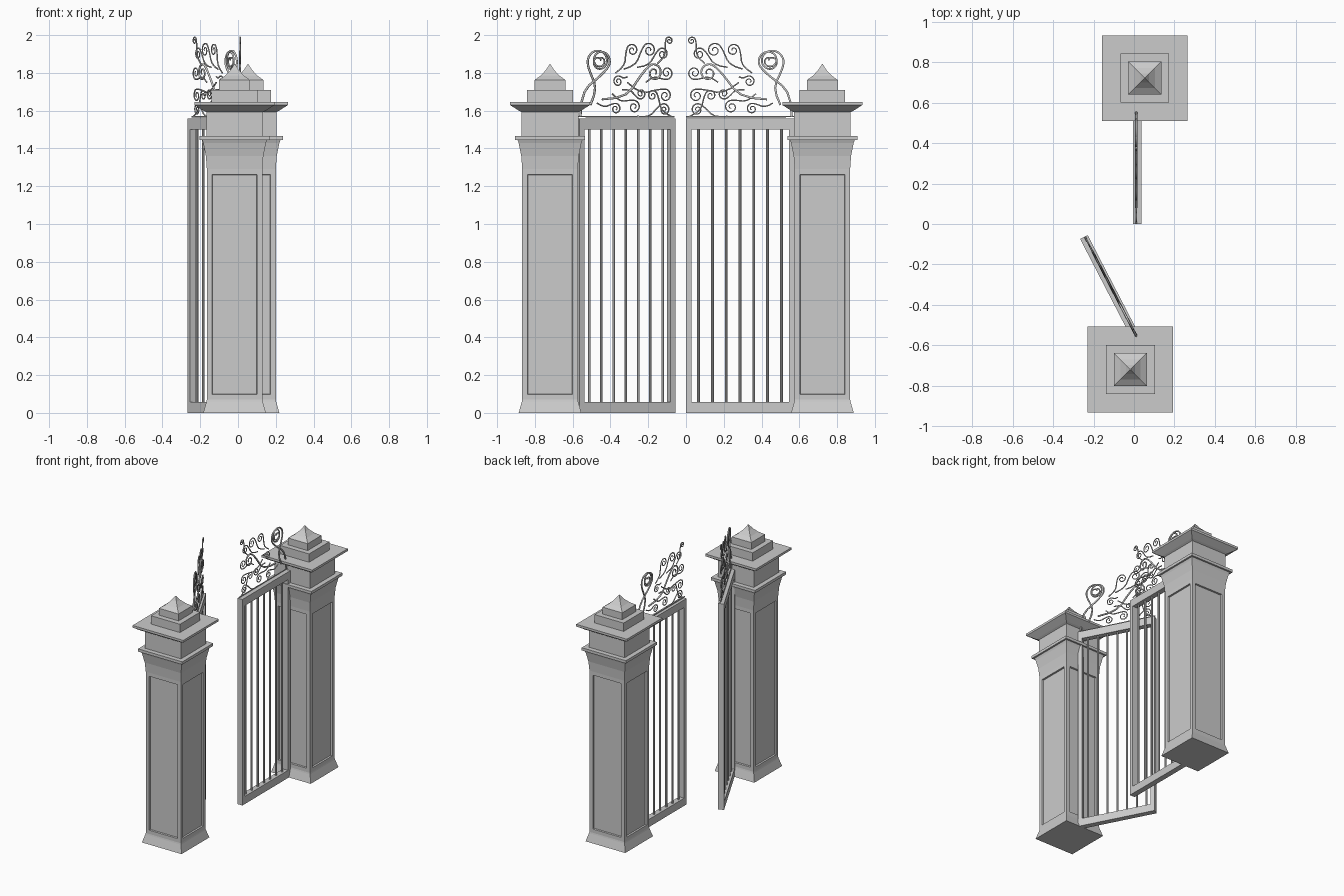
import bpy, bmesh, math
from mathutils import Matrix, Vector

if "Cube" in bpy.data.objects:
    bpy.data.objects.remove(bpy.data.objects["Cube"])

HINGE = 0.574   # distance of each hinge from the centre, also the leaf length


def link_mesh(name, bm, matrix):
    bmesh.ops.recalc_face_normals(bm, faces=bm.faces)
    me = bpy.data.meshes.new(name)
    bm.to_mesh(me)
    bm.free()
    ob = bpy.data.objects.new(name, me)
    bpy.context.collection.objects.link(ob)
    ob.matrix_world = matrix


def square_stack(bm, profile):
    """Square rings (half width, height) joined into a closed stack; returns side faces per level."""
    rings = [[bm.verts.new((sx * h, sy * h, z)) for sx, sy in ((-1, -1), (1, -1), (1, 1), (-1, 1))]
             for h, z in profile]
    levels = [[bm.faces.new((a[k], a[k - 3], b[k - 3], b[k])) for k in range(4)]
              for a, b in zip(rings, rings[1:])]
    bm.faces.new(rings[0][::-1])
    bm.faces.new(rings[-1])
    bm.normal_update()
    return levels


# Pillar pieces from the ground up
SHAFT = [(.166, 0), (.149, .06), (.147, .07), (.147, 1.29), (.152, 1.36), (.166, 1.43), (.172, 1.446)]
CAP = [(.15, 1.592), (.165, 1.6), (.212, 1.63), (.212, 1.647)]
FINIAL = [(.082, 1.762), (.05, 1.785), (.022, 1.815), (.002, 1.846)]


def block(half, low, high):
    return [(half, low), (half, high)]


def pillar(name, x, y):
    m = Matrix.Translation((x, y, 0))
    bm = bmesh.new()
    panels = square_stack(bm, SHAFT)[2]
    # sunken panel on each side
    bmesh.ops.inset_individual(bm, faces=panels, thickness=.028, use_even_offset=True)
    bmesh.ops.inset_individual(bm, faces=panels, thickness=.002, depth=-.012, use_even_offset=True)
    link_mesh(name + "_shaft", bm, m)
    # moulding, neck, cap and stepped finial
    bm = bmesh.new()
    outline = (block(.185, 1.446, 1.467) + block(.15, 1.467, 1.59) + CAP
               + block(.121, 1.647, 1.71) + block(.082, 1.71, 1.76) + FINIAL)
    square_stack(bm, outline)
    link_mesh(name + "_cap", bm, m)


def box(bm, size, centre):
    bmesh.ops.create_cube(bm, size=1, matrix=Matrix.Translation(centre) @ Matrix.Diagonal((*size, 1)))


def gate_leaf(name, matrix):
    # rails and stiles
    bm = bmesh.new()
    for z in (.029, 1.529):
        box(bm, (.042, HINGE, .058), (0, HINGE / 2, z))
    for y in (.015, HINGE - .015):
        box(bm, (.042, .03, 1.45), (0, y, .779))
    link_mesh(name + "_frame", bm, matrix)
    # upright bars
    bm = bmesh.new()
    for i in range(7):
        bmesh.ops.create_cone(bm, cap_ends=True, segments=8, radius1=.0075, radius2=.0075, depth=1.46,
                              matrix=Matrix.Translation((0, HINGE - .067 - .073 * i, .779)))
    link_mesh(name + "_bars", bm, matrix)


# Scrolls: stem root, curl centre (from the free edge, height), radius signed by turning direction
HEAVY = [(.56, 1.57, .44, 1.865, -.06), (.43, 1.66, .12, 1.8, .05), (.5, 1.63, .45, 1.86, .07)]
LIGHT = [(.35, 1.8, .25, 1.92, .035), (.3, 1.82, .15, 1.92, .04), (.22, 1.83, .07, 1.9, .034),
         (.1, 1.85, .03, 1.97, .022), (.17, 1.75, .045, 1.8, -.036), (.28, 1.75, .055, 1.68, .036),
         (.22, 1.57, .06, 1.605, .034), (.02, 1.57, .13, 1.68, -.03), (.37, 1.69, .24, 1.62, .036),
         (.46, 1.64, .35, 1.61, .03), (.28, 1.78, .335, 1.755, -.03), (.31, 1.71, .2, 1.69, -.03)]


def scroll_path(sx, sz, cx, cz, r):
    """Bowed stem that runs tangentially into a tightening curl."""
    root, centre = Vector((sx, sz)), Vector((cx, cz))
    turn, r = math.copysign(1, r), abs(r)
    away = root - centre
    start = math.atan2(away.y, away.x) + turn * math.acos(min(1, r / away.length))
    curl = []
    for i in range(17):
        a = start + turn * math.tau * i / 11
        curl.append(centre + Vector((math.cos(a), math.sin(a))) * r * (1 - .8 * i / 16))
    run = curl[0] - root
    side = Vector((-run.y, run.x)) * turn
    return [root, root + run * .35 + side * .22, root + run * .75 + side * .06] + curl


def scrollwork(name, matrix):
    cu = bpy.data.curves.new(name, 'CURVE')
    cu.dimensions = '3D'
    cu.bevel_depth = .0042
    cu.bevel_resolution = 1
    cu.resolution_u = 3
    base = [Vector((w, 1.568)) for w in (0, .28, HINGE)]
    paths = [(base, 1)] + [(scroll_path(*s), 1.5) for s in HEAVY] + [(scroll_path(*s), 1) for s in LIGHT]
    for pts, scale in paths:
        sp = cu.splines.new('NURBS')
        sp.points.add(len(pts) - 1)
        for i, (p, v) in enumerate(zip(sp.points, pts)):
            p.co = (.005, HINGE - v.x, v.y, 1)
            p.radius = scale * (1 - .35 * i / len(pts))
        sp.order_u = 3
        sp.use_endpoint_u = True
    ob = bpy.data.objects.new(name, cu)
    bpy.context.collection.objects.link(ob)
    ob.matrix_world = matrix
    bpy.ops.object.select_all(action='DESELECT')
    ob.select_set(True)
    bpy.context.view_layer.objects.active = ob
    bpy.ops.object.convert(target='MESH')


# Two pillars, slightly offset from each other
pillar("pillar_front", -.018, -.72)
pillar("pillar_back", .053, .722)

# One leaf closed, the other ajar
for leaf, y, angle in (("gate_back", HINGE, 180), ("gate_front", -HINGE, 27.4)):
    m = Matrix.Translation((.016, y, 0)) @ Matrix.Rotation(math.radians(angle), 4, 'Z')
    gate_leaf(leaf, m)
    scrollwork(leaf + "_scrollwork", m)
